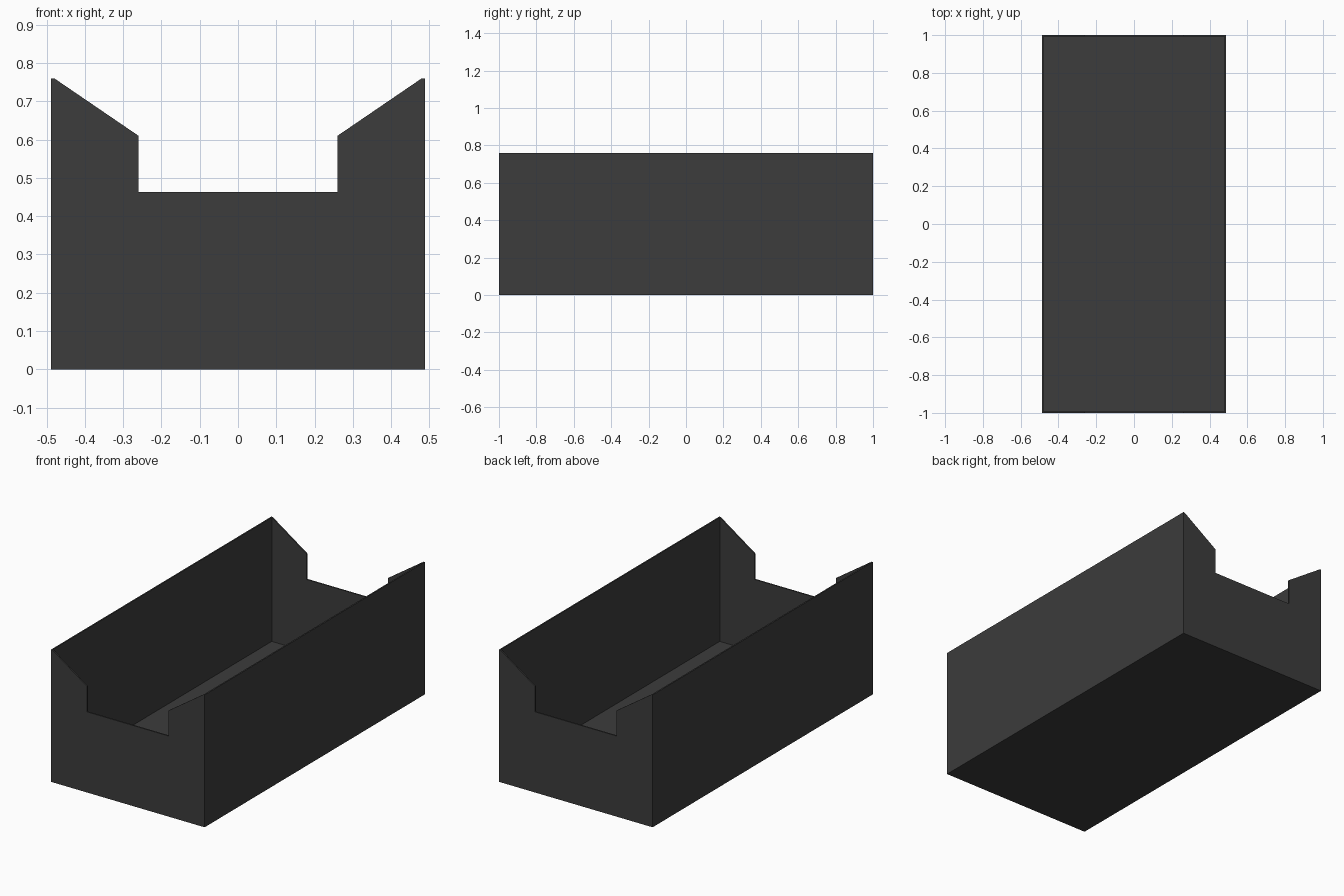
import bpy
import bmesh
from mathutils import Vector

if "Cube" in bpy.data.objects:
    bpy.data.objects.remove(bpy.data.objects["Cube"], do_unlink=True)

HALF_W, HALF_L, HEIGHT = 0.488, 1.0, 0.76
WALL, FLOOR = 0.008, 0.048
NOTCH_X, NOTCH_Z, SHOULDER_Z = 0.26, 0.463, 0.61

grey = bpy.data.materials.new("dark_grey")
grey.use_nodes = True
color = (0.045, 0.045, 0.045, 1)
grey.diffuse_color = color
grey.node_tree.nodes["Principled BSDF"].inputs["Base Color"].default_value = color


def extruded(name, profile, y0, y1):
    """Extrude an (x, z) profile along y."""
    bm = bmesh.new()
    face = bm.faces.new([bm.verts.new((x, y0, z)) for x, z in profile])
    result = bmesh.ops.extrude_face_region(bm, geom=[face])
    moved = [v for v in result["geom"] if isinstance(v, bmesh.types.BMVert)]
    bmesh.ops.translate(bm, verts=moved, vec=Vector((0, y1 - y0, 0)))
    bmesh.ops.recalc_face_normals(bm, faces=bm.faces)
    mesh = bpy.data.meshes.new(name)
    bm.to_mesh(mesh)
    bm.free()
    mesh.materials.append(grey)
    obj = bpy.data.objects.new(name, mesh)
    bpy.context.collection.objects.link(obj)
    return obj


# Floor and long side walls share one U-shaped section
inner = HALF_W - WALL
right_half = [(HALF_W, 0), (HALF_W, HEIGHT), (inner, HEIGHT), (inner, FLOOR)]
section = right_half + [(-x, z) for x, z in reversed(right_half)]
extruded("floor_and_side_walls", section, -HALF_L + WALL, HALF_L - WALL)

# Notched end panels
half = [(HALF_W, 0), (HALF_W, HEIGHT), (inner, HEIGHT),
        (NOTCH_X, SHOULDER_Z), (NOTCH_X, NOTCH_Z)]
outline = half + [(-x, z) for x, z in reversed(half)]
for name, side in (("front_panel", -1), ("back_panel", 1)):
    extruded(name, outline, side * HALF_L, side * (HALF_L - WALL))
